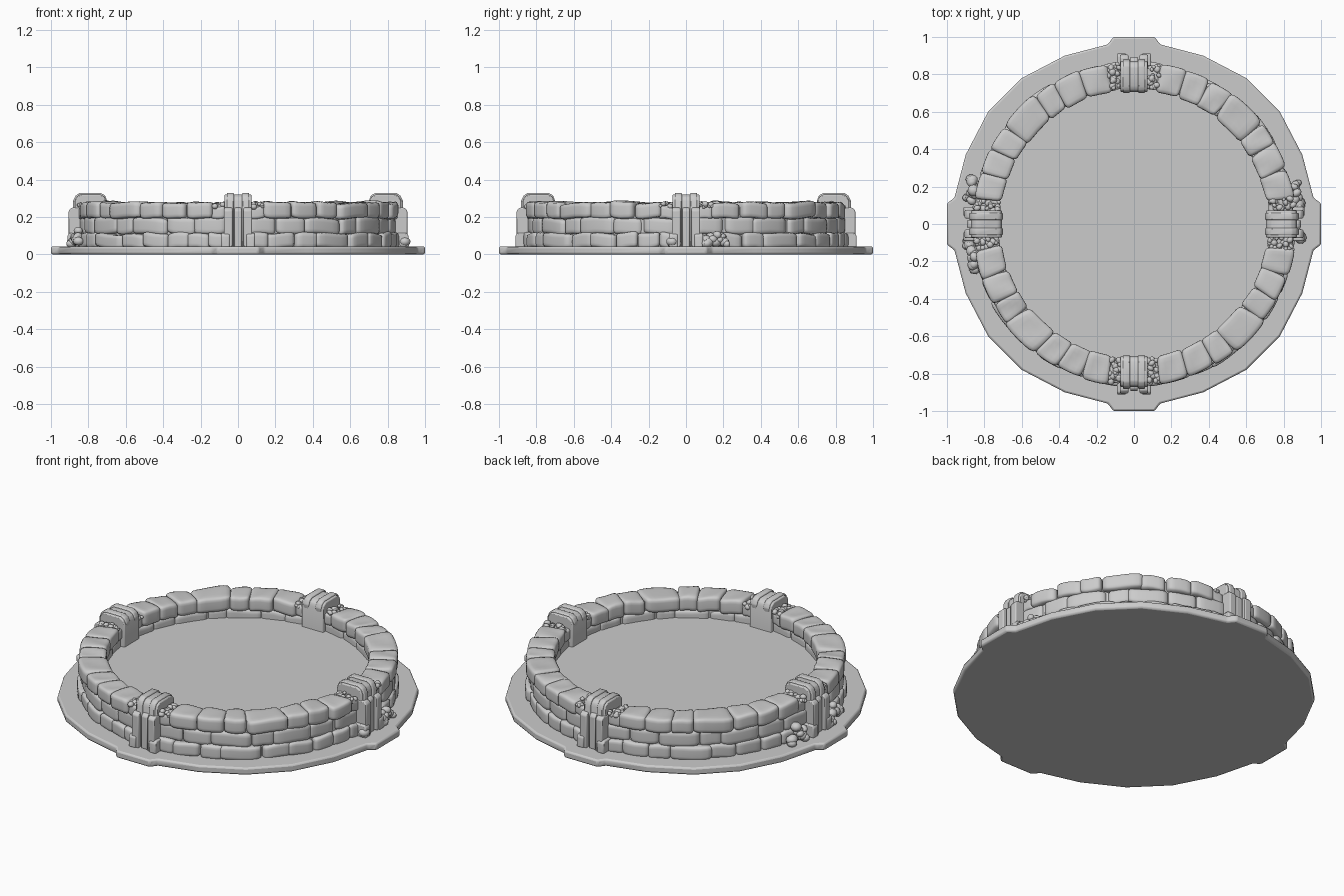
import bpy, bmesh, math, random
from mathutils import Vector, Matrix

if "Cube" in bpy.data.objects:
    bpy.data.objects.remove(bpy.data.objects["Cube"])

random.seed(7)
stone_grey = bpy.data.materials.new("stone grey")
stone_grey.diffuse_color = (0.6, 0.6, 0.6, 1)
stone_grey.use_nodes = True
stone_grey.node_tree.nodes["Principled BSDF"].inputs["Base Color"].default_value = stone_grey.diffuse_color


def finish(bm, name, bevel=0.0, angle=40):
    bmesh.ops.recalc_face_normals(bm, faces=bm.faces)
    me = bpy.data.meshes.new(name)
    bm.to_mesh(me)
    bm.free()
    me.materials.append(stone_grey)
    ob = bpy.data.objects.new(name, me)
    bpy.context.collection.objects.link(ob)
    if bevel:
        mod = ob.modifiers.new("bevel", 'BEVEL')
        mod.width, mod.segments = bevel, 2
    bpy.ops.object.select_all(action='DESELECT')
    ob.select_set(True)
    bpy.context.view_layer.objects.active = ob
    bpy.ops.object.shade_smooth_by_angle(angle=math.radians(angle))
    return ob


def polar(r, a, z):
    return Vector((r * math.cos(a), r * math.sin(a), z))


def prism(bm, points, direction):
    face = bm.faces.new([bm.verts.new(p) for p in points])
    ext = bmesh.ops.extrude_face_region(bm, geom=[face])
    moved = [g for g in ext["geom"] if isinstance(g, bmesh.types.BMVert)]
    bmesh.ops.translate(bm, vec=direction, verts=moved)


def add_stone(bm, r0, r1, a0, a1, z0, z1, power=7):
    """Rounded block bent along the ring, with small seeded irregularity."""
    tmp = bmesh.new()
    bmesh.ops.create_cube(tmp, size=2)
    bmesh.ops.subdivide_edges(tmp, edges=tmp.edges, cuts=5, use_grid_fill=True)
    tilt, lean = random.uniform(-.006, .006), random.uniform(-.004, .004)
    twist = random.uniform(-.025, .025)
    ph = random.uniform(0, 6)
    for v in tmp.verts:
        p = Vector([math.copysign(abs(c) ** .75, c) for c in v.co])
        p *= max(map(abs, p)) / sum(abs(c) ** power for c in p) ** (1 / power)
        r = (r0 + r1) / 2 + p.x * (r1 - r0) / 2 + lean * p.y
        a = (a0 + a1) / 2 + p.y * (a1 - a0) / 2 + twist * p.x * .6
        z = (z0 + z1) / 2 + p.z * (z1 - z0) / 2 + tilt * p.y
        z += .003 * math.sin(3 * p.y + 2 * p.x + ph)
        v.co = polar(r, a, z)
    me = bpy.data.meshes.new("tmp")
    tmp.to_mesh(me)
    tmp.free()
    bm.from_mesh(me)
    bpy.data.meshes.remove(me)


# ground slab with four tabs
quarter = [(.96, -.14), (1, -.11), (1, .11), (.96, .14), (.9, .37), (.78, .6), (.6, .78), (.37, .9)]
outline = []
for q in range(4):
    rot = Matrix.Rotation(q * math.pi / 2, 2)
    outline += [(rot @ Vector(p)).to_3d() for p in quarter]
bm = bmesh.new()
prism(bm, outline, Vector((0, 0, .043)))
finish(bm, "ground_slab", .01, 50)

# basin floor
bm = bmesh.new()
bmesh.ops.create_cone(bm, cap_ends=True, segments=64, radius1=.77, radius2=.77, depth=.11,
                      matrix=Matrix.Translation((0, 0, .095)))
finish(bm, "basin_floor")

# solid wall core behind the stones
bm = bmesh.new()
N = 64
rings = [[bm.verts.new(polar(r, i * math.tau / N, z)) for i in range(N)]
         for r, z in ((.74, .04), (.835, .04), (.835, .255), (.74, .255))]
for k in range(4):
    a, b = rings[k], rings[(k + 1) % 4]
    for i in range(N):
        j = (i + 1) % N
        bm.faces.new((a[i], a[j], b[j], b[i]))
finish(bm, "wall_core")

# stone courses: name, inner, outer, bottom, top, joint angles of one quarter
courses = [
    ("bottom_course", .75, .868, .035, .113, [4, 11, 21, 29, 44, 54, 64, 72, 80, 86]),
    ("middle_course", .728, .852, .108, .198, [4, 14, 25, 40, 48, 63, 74, 86]),
    ("rim_course", .715, .868, .192, .278, [9.5, 20, 30, 38, 53, 62, 71, 80.5]),
]
for name, r0, r1, z0, z1, joints in courses:
    bm = bmesh.new()
    for q in range(4):
        for a0, a1 in zip(joints, joints[1:]):
            grow = .008 if a1 - a0 > 12 else random.uniform(-.005, .004)
            add_stone(bm, r0 - grow * .4, r1 + grow, math.radians(a0 + 90 * q - .15),
                      math.radians(a1 + 90 * q + .15), z0, z1 + random.uniform(-.004, .007))
    finish(bm, name, angle=60)


def arch(bm, rot, pts, w0, w1):
    prism(bm, [rot @ Vector((r, w0, z)) for r, z in pts], rot @ Vector((0, w1 - w0, 0)))


# four clamps straddling the wall
body = [(.705, .04), (.705, .285), (.715, .308), (.738, .321), (.84, .321), (.862, .308),
        (.872, .285), (.872, .04)]
ridge = [(.72, .2), (.70, .29), (.712, .317), (.736, .33), (.845, .33), (.868, .315),
         (.882, .285), (.882, .04), (.72, .04)]
leg = [(.8, .04), (.8, .25), (.89, .25), (.905, .235), (.905, .04)]
foot = [(.8, .04), (.8, .115), (.9, .115), (.912, .1), (.912, .04)]
for q, side in enumerate(("right", "back", "left", "front")):
    rot = Matrix.Rotation(q * math.pi / 2, 3, 'Z')
    bm = bmesh.new()
    arch(bm, rot, body, -.072, .072)
    arch(bm, rot, ridge, -.06, -.022)
    arch(bm, rot, ridge, .022, .06)
    finish(bm, side + "_clamp", .006)
    bm = bmesh.new()
    for s in (-1, 1):
        arch(bm, rot, leg, s * .03, s * .075)
        arch(bm, rot, foot, s * .045, s * .09)
    arch(bm, rot, [(r - .012, z) for r, z in leg], -.02, .02)
    finish(bm, side + "_clamp_legs", .006)


def pebble(bm, pos, size, squash=.8):
    m = Matrix.Translation(pos) @ Matrix.Rotation(random.uniform(0, 3), 4, 'Z')
    m = m @ Matrix.Diagonal((size, size * random.uniform(.75, 1), size * squash, 1))
    bmesh.ops.create_icosphere(bm, subdivisions=2, radius=1, matrix=m)


# rough rubble filling the rim beside each clamp
bm = bmesh.new()
for q in range(4):
    for s in (-1, 1):
        mid = math.radians(90 * q + s * 7.3)
        half = math.radians(2.9)
        add_stone(bm, .725, .855, mid - half, mid + half, .19, .258)
        for i in range(26):
            a = math.radians(90 * q + s * random.uniform(5.5, 9.6))
            pebble(bm, polar(random.uniform(.73, .86), a, random.uniform(.25, .272)),
                   random.uniform(.01, .02))
finish(bm, "rim_rubble", angle=60)

# loose pebbles piled against the outer wall
bm = bmesh.new()
piles = [(0, .15, .07, .125), (0, -.06, .02, .08), (180, -.17, .07, .13), (180, .17, .08, .12)]
for deg, off, spread, top in piles:
    rot = Matrix.Rotation(math.radians(deg), 3, 'Z')
    for i in range(max(5, int(spread * 240))):
        y = off + random.uniform(-spread, spread)
        z = .055 + random.random() * (top - .045) * (1 - .6 * abs(y - off) / spread)
        r = .895 - .3 * (z - .05) + random.uniform(-.01, .01)
        x = math.sqrt(r * r - y * y)
        pebble(bm, rot @ Vector((x, y, z)), random.uniform(.02, .034))
finish(bm, "pebble_piles", angle=60)
